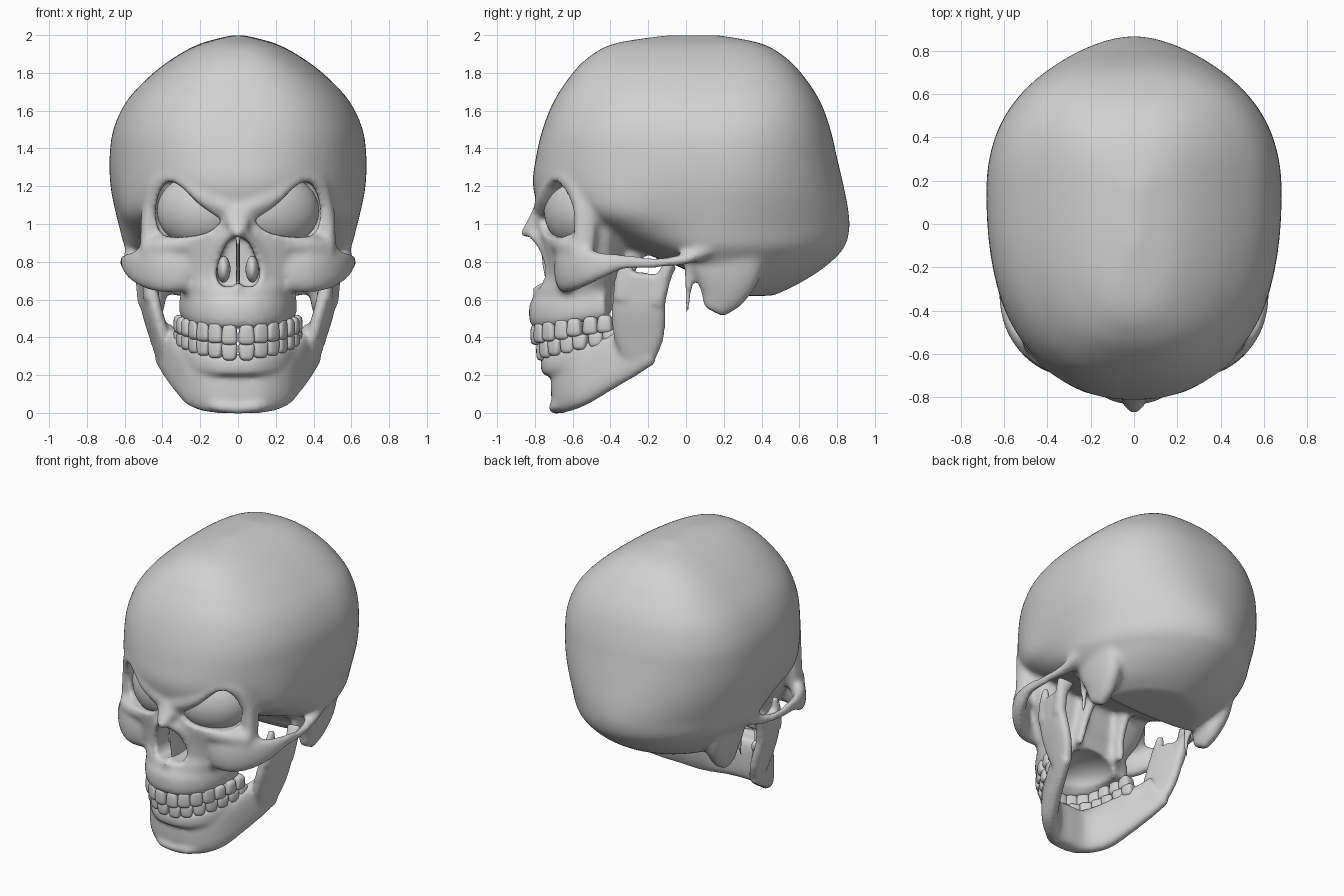
import bpy, bmesh, math
from mathutils import Vector, Matrix

cube = bpy.data.objects.get("Cube")
if cube:
    bpy.data.objects.remove(cube, do_unlink=True)

bone = bpy.data.materials.new("bone_grey")
bone.use_nodes = True
GREY = (0.64, 0.64, 0.64, 1)
bone.diffuse_color = GREY
bone.node_tree.nodes["Principled BSDF"].inputs["Base Color"].default_value = GREY


def spline(pts, steps):
    """Catmull-Rom interpolation of tuples of any length."""
    p = [pts[0]] + list(pts) + [pts[-1]]
    out = []
    for i in range(1, len(p) - 2):
        for k in range(steps):
            t = k / steps
            out.append([0.5 * (2 * b + (c - a) * t + (2 * a - 5 * b + 4 * c - d) * t * t
                        + (3 * b - a - 3 * c + d) * t ** 3)
                        for a, b, c, d in zip(p[i - 1], p[i], p[i + 1], p[i + 2])])
    return out + [list(pts[-1])]


def spow(v, n):
    return math.copysign(abs(v) ** (2 / n), v)


def skin(bm, rings):
    """Bridge rings of points into a closed solid."""
    rows = [[bm.verts.new(co) for co in r] for r in rings]
    n = len(rows[0])
    for a, b in zip(rows, rows[1:]):
        for i in range(n):
            bm.faces.new((a[i], a[(i + 1) % n], b[(i + 1) % n], b[i]))
    bm.faces.new(rows[0][::-1])
    bm.faces.new(rows[-1])


def loft(bm, sections, yc, nf, nb, push=()):
    """Stack sections (z, half width, front y, back y); nf, nb give squareness by height."""
    rings = []
    for z, w, yf, yb in spline(sections, 5):
        ring = []
        for i in range(72):
            a = math.tau * i / 72
            c, s = math.cos(a), math.sin(a)
            n = nb(z) if s > 0 else nf(z)
            v = Vector((w * spow(c, n), yc + (yb - yc if s > 0 else yc - yf) * spow(s, n), z))
            for centre, rad, move in push:
                m = Vector((abs(v.x), v.y, v.z)) - Vector(centre)
                f = math.exp(-(m.length / rad) ** 2)
                v += Vector((math.copysign(move[0], v.x), move[1], move[2])) * f
            ring.append(v)
        rings.append(ring)
    skin(bm, rings)


def tube(bm, pts, ref=(0, 0, 1), power=2.3, mirror=True):
    """Sweep an oval along points (x, y, z, side radius, radius along ref)."""
    path = spline(pts, 6)
    for sx in ((1, -1) if mirror else (1,)):
        rings = []
        for i, p in enumerate(path):
            tan = (Vector(path[min(i + 1, len(path) - 1)][:3]) - Vector(path[max(i - 1, 0)][:3])).normalized()
            side = tan.cross(Vector(ref)).normalized()
            up = side.cross(tan)
            ring = []
            for k in range(20):
                a = math.tau * k / 20
                v = Vector(p[:3]) + side * p[3] * spow(math.cos(a), power) + up * p[4] * spow(math.sin(a), power)
                ring.append((v.x * sx, v.y, v.z))
            rings.append(ring)
        skin(bm, rings)


def arch(bm, pts, power=2.6):
    """Tube whose half path starts on the centre line."""
    tube(bm, [(-p[0], *p[1:]) for p in pts[:0:-1]] + pts, power=power, mirror=False)


def ball(bm, loc, scale, turn=0.0):
    for sx in (1, -1):
        m = (Matrix.Translation((loc[0] * sx, loc[1], loc[2]))
             @ Matrix.Rotation(turn * sx, 4, 'Z') @ Matrix.Diagonal((*scale, 1)))
        bmesh.ops.create_uvsphere(bm, u_segments=48, v_segments=24, radius=1, matrix=m)
        if loc[0] == 0:
            break


def prism(bm, outline, y0, y1, sx):
    pts = spline(outline + outline[:1], 4)[:-1]
    skin(bm, [[(x * sx, y, z) for x, z in pts] for y in (y0, y1)])


def finish(name, bm):
    bmesh.ops.recalc_face_normals(bm, faces=bm.faces)
    for f in bm.faces:
        f.smooth = True
    me = bpy.data.meshes.new(name)
    bm.to_mesh(me)
    bm.free()
    me.materials.append(bone)
    ob = bpy.data.objects.new(name, me)
    bpy.context.collection.objects.link(ob)
    return ob


def fuse(ob, size):
    m = ob.modifiers.new("fuse", 'REMESH')
    m.mode, m.voxel_size, m.use_smooth_shade = 'VOXEL', size, True


def soften(ob, times):
    m = ob.modifiers.new("soften", 'SMOOTH')
    m.factor, m.iterations = 0.5, times


def ramp(z, low, high):
    """Blend from low at z 1.0 to high at z 1.8."""
    return low + (high - low) * min(1, max(0, (z - 1) / .8))


# Cranium with hollowed temples
bm = bmesh.new()
loft(bm, [(1.998, .04, -.11, .18), (1.955, .2, -.38, .4), (1.88, .34, -.52, .53), (1.78, .47, -.615, .625),
          (1.65, .59, -.7, .71), (1.5, .66, -.76, .765), (1.35, .68, -.795, .8), (1.2, .675, -.81, .835),
          (1.07, .65, -.755, .86), (.97, .625, -.54, .865), (.88, .6, -.32, .84), (.81, .55, -.13, .78),
          (.74, .5, .03, .69), (.67, .43, .08, .57), (.62, .33, .12, .46)], .15,
     lambda z: ramp(z, 2.1, 2.6), lambda z: ramp(z, 1.85, 2.65),
     [((.58, -.42, .95), .22, (-.06, 0, 0))])
# Face block
loft(bm, [(1.25, .42, -.76, -.3), (1.15, .46, -.78, -.33), (1.0, .46, -.78, -.33), (.9, .44, -.77, -.33),
          (.8, .4, -.755, -.34), (.71, .345, -.76, -.36), (.655, .31, -.795, -.38), (.56, .29, -.81, -.39),
          (.49, .285, -.8, -.4)], -.46, lambda z: 2.15, lambda z: 2.6)
# Brow and outer eye rim
tube(bm, [(.05, -.77, 1.08, .04, .04), (.2, -.74, 1.15, .045, .045), (.32, -.68, 1.24, .04, .045),
          (.42, -.6, 1.22, .04, .05), (.465, -.54, 1.09, .042, .06), (.475, -.535, .95, .042, .06),
          (.47, -.55, .82, .05, .06)], ref=(0, 1, 0))
# Cheekbone, lower eye rim and arch
tube(bm, [(.27, -.64, .76, .06, .12), (.38, -.63, .765, .055, .13), (.48, -.565, .77, .05, .115),
          (.56, -.46, .78, .038, .075), (.597, -.33, .8, .026, .042), (.6, -.16, .795, .024, .028),
          (.57, 0, .815, .04, .03), (.55, .12, .87, .05, .04)])
tube(bm, [(.25, -.69, .89, .035, .035), (.38, -.64, .885, .045, .045), (.48, -.565, .86, .05, .06)])
# Nasal bones and aperture rim
tube(bm, [(0, -.73, 1.14, .08, .05), (0, -.765, 1.06, .065, .05), (0, -.8, 1.0, .065, .045),
          (0, -.85, .955, .035, .028), (0, -.875, .945, .015, .016)], ref=(0, 1, 0), mirror=False)
tube(bm, [(.02, -.82, .955, .03, .03), (.09, -.75, .88, .035, .035), (.125, -.72, .77, .03, .03),
          (.1, -.735, .68, .03, .03)], ref=(0, 1, 0))
tube(bm, [(0, -.72, .67, .02, .02), (0, -.82, .655, .014, .014)], mirror=False)
# Upper gum ridge
arch(bm, [(0, -.782, .53, .05, .085), (.1, -.762, .53, .05, .085), (.19, -.685, .54, .048, .085),
          (.245, -.57, .555, .045, .08), (.275, -.42, .57, .042, .075)])
# Mastoid, styloid, pterygoid
tube(bm, [(.47, .22, .88, .08, .2), (.455, .215, .74, .075, .18), (.44, .19, .63, .06, .13),
          (.43, .145, .535, .035, .06)], ref=(0, 1, 0))
tube(bm, [(.435, .02, .82, .035, .035), (.43, .015, .66, .022, .022), (.425, .005, .49, .01, .01)], ref=(0, 1, 0))
tube(bm, [(.14, -.28, .92, .04, .1), (.15, -.34, .72, .03, .06), (.17, -.36, .56, .025, .05)], ref=(0, 1, 0))
skull = finish("skull", bm)

# Cutters for sockets, nose opening and palate
bm = bmesh.new()
for sx in (1, -1):
    prism(bm, [(.08, 1.02), (.2, 1.1), (.31, 1.205), (.38, 1.22), (.425, 1.14), (.435, 1.03), (.4, .945),
               (.3, .93), (.16, .955)], -1, -.52, sx)
prism(bm, [(0, .935), (.05, .91), (.09, .83), (.115, .74), (.09, .675), (.03, .67), (0, .69),
           (-.03, .67), (-.09, .675), (-.115, .74), (-.09, .83), (-.05, .91)], -1, -.55, 1)
ball(bm, (0, -.5, .48), (.195, .22, .12))
cutter = finish("opening_cutter", bm)
cutter.hide_render = True
cutter.hide_set(True)

fuse(skull, .018)
cut = skull.modifiers.new("openings", 'BOOLEAN')
cut.operation, cut.object, cut.solver = 'DIFFERENCE', cutter, 'EXACT'
fuse(skull, .014)
soften(skull, 8)

# Eyes
bm = bmesh.new()
ball(bm, (.215, -.58, 1.07), (.23, .15, .19), math.radians(29))
finish("eyes", bm)

# Nasal septum and side scrolls
bm = bmesh.new()
tube(bm, [(0, -.66, .67, .012, .08), (0, -.66, .8, .01, .1), (0, -.71, .93, .01, .07)], ref=(0, 1, 0), mirror=False)
ball(bm, (.075, -.58, .76), (.035, .08, .07))
finish("nasal_septum", bm)

# Lower jaw: body, gum ridge, ramus, coronoid, condyle
bm = bmesh.new()
arch(bm, [(0, -.66, .15, .055, .15), (.12, -.65, .15, .055, .15), (.22, -.575, .175, .055, .145),
          (.295, -.45, .24, .05, .135), (.35, -.33, .305, .045, .13), (.395, -.22, .37, .04, .125)], 2.8)
arch(bm, [(0, -.725, .255, .045, .06), (.1, -.705, .255, .045, .06), (.19, -.63, .27, .045, .07),
          (.25, -.53, .3, .045, .07), (.3, -.4, .34, .04, .07), (.36, -.3, .38, .04, .07)])
tube(bm, [(0, -.69, .025, .035, .03), (.1, -.68, .035, .04, .03), (.19, -.62, .06, .03, .03)])
slant = (.2, 1, 0)
tube(bm, [(.385, -.245, .27, .035, .08), (.415, -.25, .4, .042, .135), (.46, -.25, .56, .042, .145),
          (.49, -.235, .74, .033, .13)], ref=slant, power=2.8)
tube(bm, [(.465, -.33, .6, .035, .06), (.475, -.325, .72, .03, .05), (.48, -.31, .83, .02, .02)], ref=slant)
tube(bm, [(.49, -.16, .58, .04, .05), (.505, -.12, .71, .04, .04), (.5, -.08, .79, .06, .03)], ref=slant)
jaw = finish("lower_jaw", bm)
fuse(jaw, .014)
soften(jaw, 6)


# Teeth: rounded blocks spaced along the dental arch
def teeth(name, front, z0, rise, height, upper):
    bm = bmesh.new()
    path = [Vector(p) for p in spline([(0, front), (.1, front + .02), (.19, front + .09), (.25, front + .2),
                                       (.285, front + .32), (.3, front + .4)], 12)]
    total = sum((b - a).length for a, b in zip(path, path[1:]))
    for i in range(7):
        goal, run = total * (i + .5) / 7, 0
        for a, b in zip(path, path[1:]):
            run += (b - a).length
            if run >= goal:
                break
        d = (b - a).normalized()
        molar = i > 3
        for sx in (1, -1):
            place = (Matrix.Translation((b.x * sx, b.y, z0 + rise * i / 6))
                     @ Matrix.Rotation(math.atan2(d.y, d.x) * sx, 4, 'Z'))
            new = bmesh.ops.create_uvsphere(bm, u_segments=20, v_segments=12, radius=1)["verts"]
            for v in new:
                c = Vector([math.copysign(abs(q) ** .55, q) for q in v.co])
                c *= 1 / max(1, c.length / 1.35)
                taper = 1 - .12 * c.z * (1 if upper else -1)
                v.co = place @ Vector((c.x * total / 13.5 * taper, c.y * (.045 if molar else .032),
                                       c.z * height / 2 * (.9 if molar else 1)))
    finish(name, bm)


teeth("upper_teeth", -.795, .415, .055, .11, True)
teeth("lower_teeth", -.765, .325, .075, .095, False)
